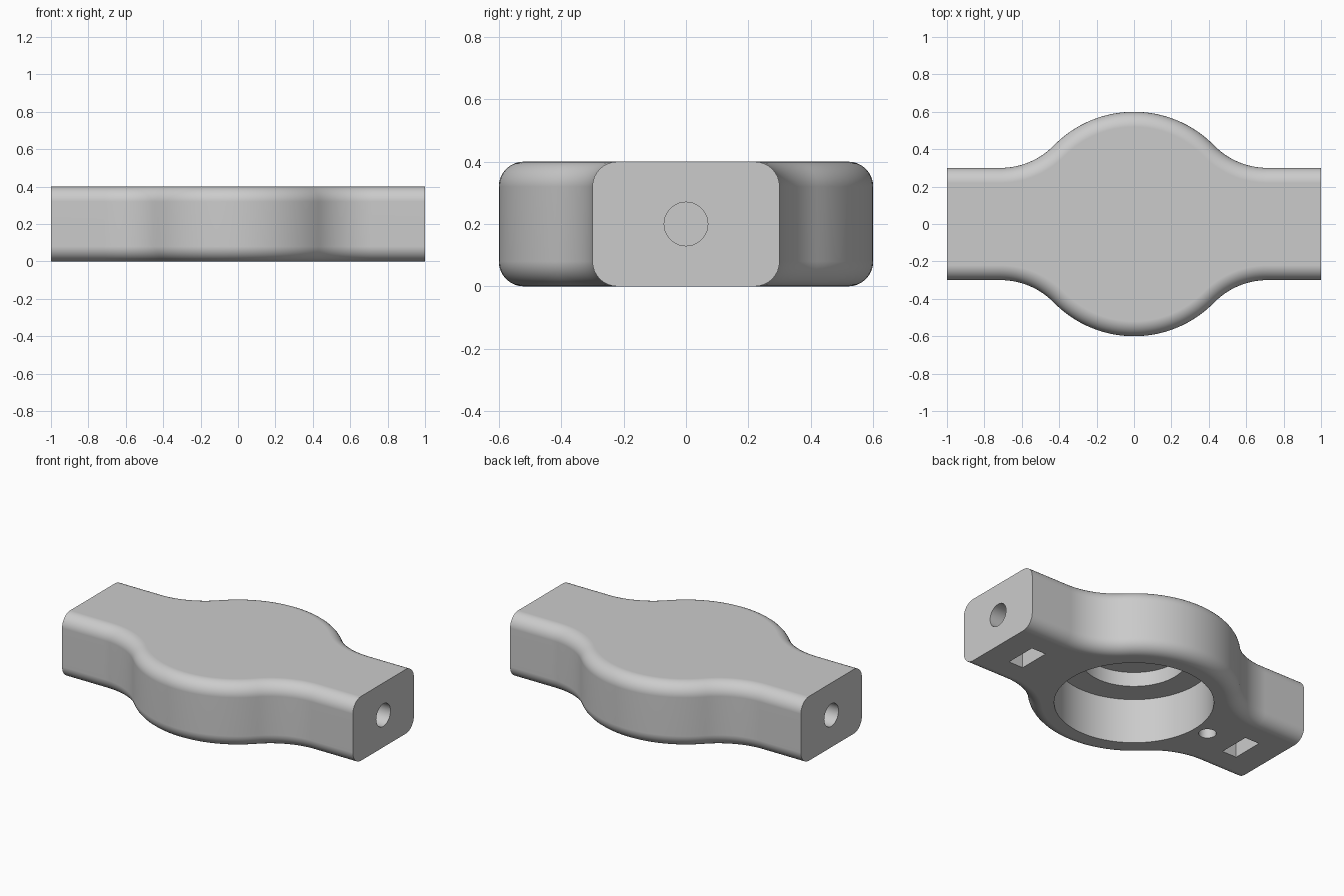
import bpy, bmesh
from math import sin, cos, pi, atan2, sqrt
from mathutils import Matrix

cube = bpy.data.objects.get("Cube")
if cube:
    bpy.data.objects.remove(cube, do_unlink=True)

grey = bpy.data.materials.new("light_grey")
grey.use_nodes = True
GREY = (0.6, 0.6, 0.6, 1)
grey.diffuse_color = GREY
grey.node_tree.nodes["Principled BSDF"].inputs["Base Color"].default_value = GREY

HEIGHT, ROUND = 0.4, 0.08
HUB, ARM, BLEND = 0.6, 0.3, 0.4      # hub radius, arm half width, blend radius
BLEND_X = sqrt((HUB + BLEND) ** 2 - (ARM + BLEND) ** 2)
TANGENT = atan2(ARM + BLEND, BLEND_X)
STEPS = 16


def outline(inset):
    """Closed plan outline, moved inward by inset."""
    hub, arm, blend = HUB - inset, ARM - inset, BLEND + inset
    quarter = [(1, arm)]
    for i in range(STEPS + 1):
        a = -pi / 2 - (pi / 2 - TANGENT) * i / STEPS
        quarter.append((BLEND_X + blend * cos(a), ARM + BLEND + blend * sin(a)))
    for i in range(1, STEPS + 1):
        a = TANGENT + (pi / 2 - TANGENT) * i / STEPS
        quarter.append((hub * cos(a), hub * sin(a)))
    quarter[-1] = (0, hub)
    back = quarter + [(-x, y) for x, y in quarter[-2::-1]]
    return back + [(-x, -y) for x, y in back]


def make_object(name, bm):
    bmesh.ops.recalc_face_normals(bm, faces=bm.faces[:])
    mesh = bpy.data.meshes.new(name)
    bm.to_mesh(mesh)
    bm.free()
    mesh.materials.append(grey)
    obj = bpy.data.objects.new(name, mesh)
    bpy.context.collection.objects.link(obj)
    return obj


# Body: stacked outlines with rounded upper and lower edges
bm = bmesh.new()
layers = []
for i in range(9):
    a = pi / 2 * i / 8
    layers.append((ROUND * (1 - sin(a)), ROUND * (1 - cos(a))))
layers += [(inset, HEIGHT - z) for inset, z in reversed(layers)]
rings = [[bm.verts.new((x, y, z)) for x, y in outline(inset)] for inset, z in layers]
count = len(rings[0])
half = count // 2
ends = (half - 1, count - 1)
for low, high in zip(rings, rings[1:]):
    for i in range(count):
        if i not in ends:
            j = (i + 1) % count
            bm.faces.new((low[i], low[j], high[j], high[i]))
bm.faces.new(rings[0][::-1])
bm.faces.new(rings[-1])
# Flat end faces
for i in ends:
    j = (i + 1) % count
    bm.faces.new([r[i] for r in rings] + [r[j] for r in reversed(rings)])
body = make_object("body", bm)


def cut(cutter):
    mod = body.modifiers.new("cut", 'BOOLEAN')
    mod.operation = 'DIFFERENCE'
    mod.solver = 'EXACT'
    mod.object = cutter
    bpy.ops.object.select_all(action='DESELECT')
    bpy.context.view_layer.objects.active = body
    body.select_set(True)
    bpy.ops.object.modifier_apply(modifier=mod.name)
    bpy.data.objects.remove(cutter, do_unlink=True)


def cylinder(name, radius, depth, centre, sides, along_x=False):
    bm = bmesh.new()
    turn = Matrix.Rotation(pi / 2, 4, 'Y') if along_x else Matrix()
    bmesh.ops.create_cone(bm, cap_ends=True, segments=sides, radius1=radius,
                          radius2=radius, depth=depth,
                          matrix=Matrix.Translation(centre) @ turn)
    return make_object(name, bm)


def box(name, size, centre):
    bm = bmesh.new()
    bmesh.ops.create_cube(bm, size=1, matrix=Matrix.Translation(centre)
                          @ Matrix.Diagonal((*size, 1)))
    return make_object(name, bm)


def from_below(name, radius, top, x, sides):
    cut(cylinder(name, radius, top + 0.1, (x, 0, (top - 0.1) / 2), sides))


# Stepped round recess and small hole in the underside
from_below("main_recess", 0.45, 0.28, 0, 96)
from_below("inner_recess", 0.3, 0.37, 0, 80)
from_below("pin_hole", 0.05, 0.28, -0.54, 32)

# Screw hole in each end, and a nut slot below it
for side in (-1, 1):
    cut(cylinder("screw_hole", 0.07, 0.48, (side * 0.86, 0, HEIGHT / 2), 40, True))
    cut(box("nut_slot", (0.1, 0.2, 0.41), (side * 0.785, 0, 0.105)))

# Smooth rounded surfaces, sharp rims
bpy.ops.object.shade_smooth_by_angle(angle=pi / 6)
weighted = body.modifiers.new("clean_shading", 'WEIGHTED_NORMAL')
weighted.keep_sharp = True
